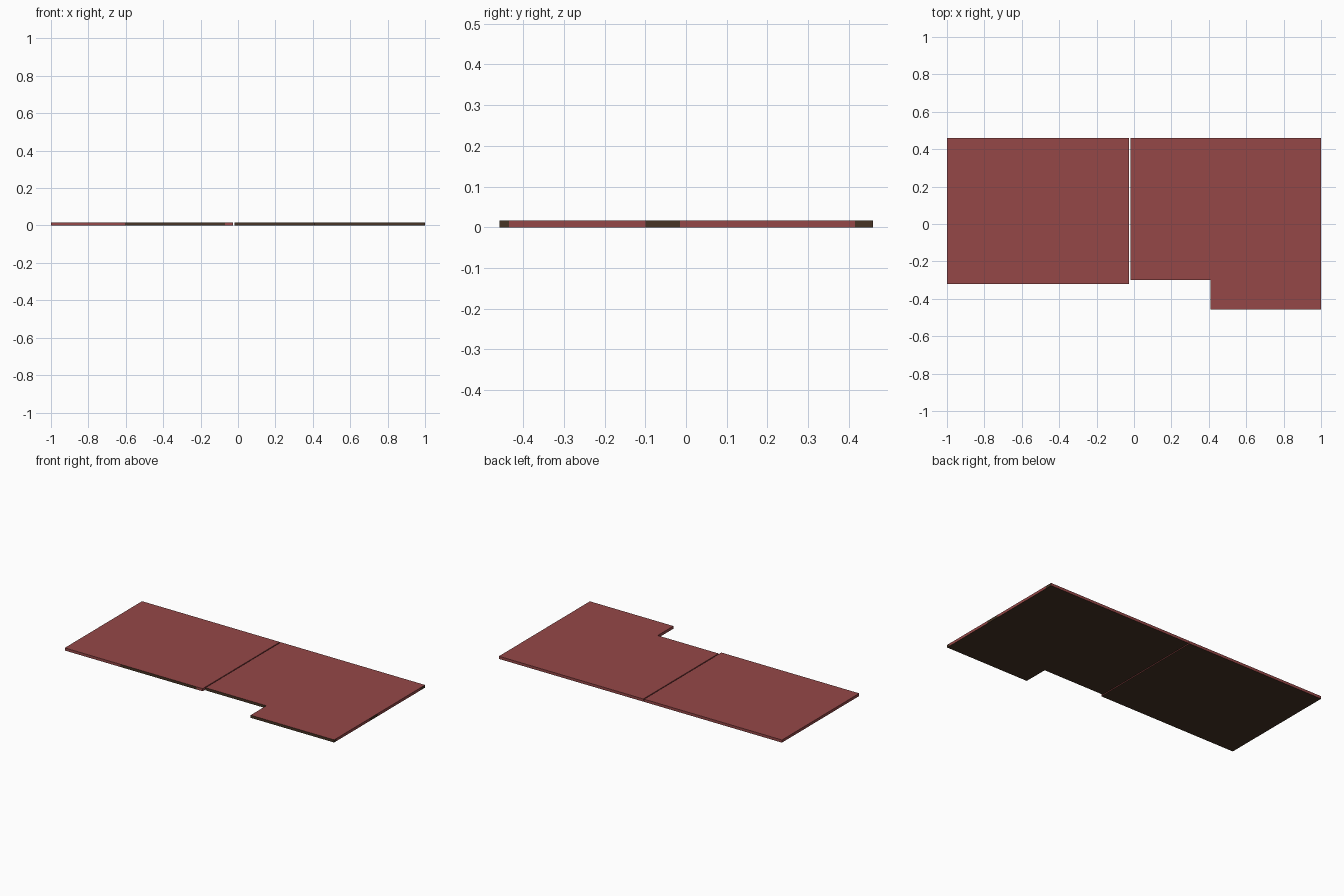
import bpy, bmesh

if "Cube" in bpy.data.objects:
    bpy.data.objects.remove(bpy.data.objects["Cube"])

H = 0.017  # slab thickness


def material(name, rgb):
    m = bpy.data.materials.new(name)
    m.diffuse_color = (*rgb, 1.0)
    m.use_nodes = True
    m.node_tree.nodes["Principled BSDF"].inputs["Base Color"].default_value = m.diffuse_color
    return m


red = material("brick_red", (0.30, 0.064, 0.064))
brown = material("dark_brown", (0.062, 0.034, 0.018))


def is_dark(c, n):
    """Underside, front edges and a few stretches of the edges are brown."""
    if n.z < -0.5:
        return True
    if n.y < -0.5:
        return c.x > -0.03 or -0.605 < c.x < -0.07
    if n.x > 0.5 and c.x > 0.9:
        return c.y < -0.435 or -0.10 < c.y < -0.015 or c.y > 0.415
    return False


def slab(name, outline):
    """Extrude a counter-clockwise outline into a flat slab."""
    bm = bmesh.new()
    low = [bm.verts.new((x, y, 0)) for x, y in outline]
    high = [bm.verts.new((x, y, H)) for x, y in outline]
    bm.faces.new(low[::-1])
    bm.faces.new(high)
    n = len(outline)
    for i in range(n):
        j = (i + 1) % n
        bm.faces.new((low[i], low[j], high[j], high[i]))
    bm.normal_update()
    for f in bm.faces:
        f.material_index = int(is_dark(f.calc_center_median(), f.normal))
    me = bpy.data.meshes.new(name)
    bm.to_mesh(me)
    bm.free()
    me.materials.append(red)
    me.materials.append(brown)
    ob = bpy.data.objects.new(name, me)
    bpy.context.collection.objects.link(ob)


# Left panel, front edge split where its colour changes
slab("left_panel", [(-1, -0.32), (-0.605, -0.32), (-0.07, -0.32),
                    (-0.026, -0.32), (-0.026, 0.46), (-1, 0.46)])

# Right panel with the notched front, right edge split by colour
slab("right_panel", [(-0.02, -0.30), (0.41, -0.30), (0.41, -0.458),
                     (1, -0.458), (1, -0.435), (1, -0.10), (1, -0.015),
                     (1, 0.415), (1, 0.46), (-0.02, 0.46)])
